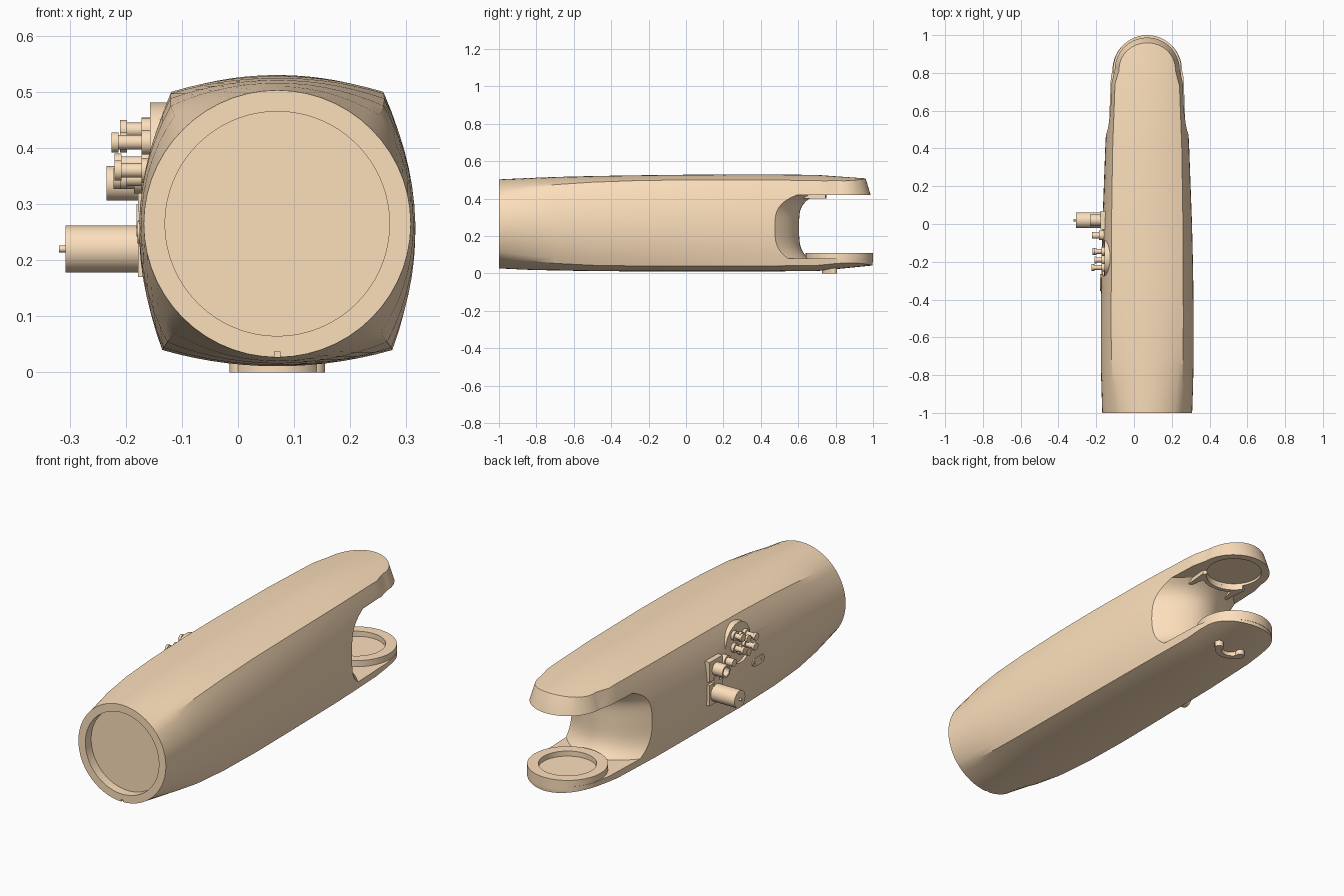
import bpy, bmesh, math
from mathutils import Vector

if "Cube" in bpy.data.objects:
    bpy.data.objects.remove(bpy.data.objects["Cube"])

CX, JY = 0.07, 0.82          # body centre line and joint position


def finish(name, bm):
    bmesh.ops.recalc_face_normals(bm, faces=bm.faces)
    me = bpy.data.meshes.new(name)
    bm.to_mesh(me)
    bm.free()
    ob = bpy.data.objects.new(name, me)
    bpy.context.collection.objects.link(ob)
    return ob


def loft(name, sections):
    bm = bmesh.new()
    rings = [[bm.verts.new(p) for p in s] for s in sections]
    n = len(rings[0])
    for a, b in zip(rings, rings[1:]):
        for i in range(n):
            j = (i + 1) % n
            bm.faces.new((a[i], a[j], b[j], b[i]))
    bm.faces.new(rings[0])
    bm.faces.new(rings[-1])
    return finish(name, bm)


def lathe(name, profile, origin, axis, n=48):
    """Rings of (distance along axis, radius) from origin."""
    ax = Vector(axis)
    u = ax.orthogonal().normalized()
    v = ax.cross(u)
    ang = [2 * math.pi * i / n for i in range(n)]
    return loft(name, [[Vector(origin) + ax * t + (u * math.cos(a) + v * math.sin(a)) * r
                        for a in ang] for t, r in profile])


def box(name, lo, hi):
    return loft(name, [[(lo[0], lo[1], z), (hi[0], lo[1], z), (hi[0], hi[1], z), (lo[0], hi[1], z)]
                       for z in (lo[2], hi[2])])


def curved_bar(name, cy, r0, r1, z0, z1, a0, a1):
    """Flat bar bent around a vertical axis at (CX, cy)."""
    secs = []
    for i in range(33):
        a = math.radians(a0 + (a1 - a0) * i / 32)
        secs.append([(CX + r * math.cos(a), cy + r * math.sin(a), z)
                     for r, z in ((r0, z0), (r1, z0), (r1, z1), (r0, z1))])
    return loft(name, secs)


def boolean(ob, cutter, op='DIFFERENCE'):
    m = ob.modifiers.new("cut", 'BOOLEAN')
    m.operation, m.object, m.solver = op, cutter, 'EXACT'
    bpy.context.view_layer.objects.active = ob
    bpy.ops.object.modifier_apply(modifier=m.name)
    bpy.data.objects.remove(cutter)


def arc(p, q, s, n=14):
    """Arc from p to q (q left out) bulging outwards by s."""
    p, q = Vector(p), Vector(q)
    c = (q - p).length
    d = (q - p) / c
    out = Vector((d.y, -d.x))
    R = (c * c / 4 + s * s) / (2 * s)
    mid = (p + q) / 2 - out * (R - s)
    a = 2 * math.atan(2 * s / c)
    return [mid + R * (out * math.cos(f) + d * math.sin(f))
            for f in (-a + 2 * a * i / n for i in range(n))]


# Main arm: round at the front end, turning into a four-arc section
rows = [  # y, half width, top, bottom, upper corner, lower corner
    (-1.0, .238, .503, .027, (.168, .433), (.168, .097)),
    (-.85, .243, .510, .020, (.183, .458), (.185, .071)),
    (-.70, .246, .516, .016, (.190, .475), (.196, .054)),
    (-.50, .246, .521, .013, (.191, .488), (.203, .044)),
    (-.25, .243, .525, .011, (.190, .497), (.205, .040)),
    (0.0, .237, .528, .011, (.189, .500), (.203, .040)),
    (0.4, .222, .530, .011, (.183, .500), (.198, .040)),
    (0.7, .207, .527, .013, (.172, .497), (.189, .043)),
    (1.02, .198, .504, .045, (.160, .480), (.180, .075)),
]
secs = []
for y, w, zt, zb, (ux, uz), (lx, lz) in rows:
    side = w - (ux + lx) / 2
    pts = (arc((ux, uz), (-ux, uz), zt - uz) + arc((-ux, uz), (-lx, lz), side)
           + arc((-lx, lz), (lx, lz), lz - zb) + arc((lx, lz), (ux, uz), side))
    secs.append([(CX + p.x, y, p.y) for p in pts])
body = loft("arm_body", secs)

# Round the fork tips in plan, tapering towards the top
plan = []
for z, r in ((-.1, .16), (.05, .183), (.11, .185), (.42, .172), (.5, .148), (.6, .10)):
    tip = [(CX + r * math.cos(math.pi * i / 40), .815 + r * math.sin(math.pi * i / 40), z)
           for i in range(41)]
    plan.append([(CX + .4, -1.2, z), (CX + .32, .2, z)] + tip
                + [(CX - .32, .2, z), (CX - .4, -1.2, z)])
boolean(body, loft("tip_cutter", plan), 'INTERSECT')

# Fork gap with a wall that bulges in the middle and fillets into the prongs
gap = []
for i in range(25):
    dx = -.3 + .6 * i / 24
    wall = []
    for k in range(21):
        t = -1 + k / 10
        wall.append((CX + dx, .605 - .12 * min(abs(dx) / .21, 1.4) ** 2
                     + (.09 if t > 0 else .05) * t ** 4, .25 + .17 * t))
    gap.append(wall + [(CX + dx, 1.2, .42), (CX + dx, 1.2, .08)])
boolean(body, loft("gap_cutter", gap))

# Recesses: front end, upper joint seat, side panel, locating notch
boolean(body, lathe("end_cutter", [(-.1, .20), (.045, .20)], (CX, -1, .265), (0, 1, 0), 96))
boolean(body, lathe("seat_cutter", [(0, .13), (.033, .13)], (CX, JY, .40), (0, 0, 1), 64))
boolean(body, lathe("panel_cutter", [(0, .097), (.142, .097)], (-.3, -.18, .385), (1, 0, 0)))
boolean(body, box("notch_cutter", (CX - .005, -1.05, .02), (CX + .005, -.985, .037)))

# Lower joint ring with a shallow seat
lathe("lower_joint_ring", [(0, .18), (.05, .18), (.05, .13), (.025, .13)],
      (CX, JY, .06), (0, 0, 1), 80)

# Crescent lip under the upper prong, with a wedge at each side
curved_bar("upper_lip", JY, .13, .15, .40, .43, 212, 328)
for s in (-1, 1):
    loft("lip_wedge", [[(CX + s * x, y, z) for x, y in ((.112, .58), (.128, .745), (.085, .70))]
                       for z in (.40, .43)])

# Curved foot below the lower prong
curved_bar("curved_foot", .81, .054, .082, 0, .03, 200, 340)
for s in (-1, 1):
    lathe("foot_end", [(0, .021), (.04, .021)], (CX + s * .064, .787, 0), (0, 0, 1), 24)


# Connectors on the left side: profile given as (x position, radius)
def plug(name, y, z, profile, n=32):
    return lathe(name, [(-x, r) for x, r in profile], (0, y, z), (-1, 0, 0), n)


plug("side_panel", -.18, .385, [(-.10, .096), (-.157, .096)], 64)
box("large_plug_base", (-.178, -.03, .17), (-.10, .07, .272))
box("small_plug_base", (-.178, -.03, .287), (-.10, .07, .385))
box("plug_bridge", (-.181, 0, .24), (-.10, .04, .30))
plug("large_plug", .02, .22, [(-.10, .042), (-.307, .042), (-.307, .006), (-.319, .006)], 48)
plug("round_socket", .02, .337, [(-.10, .031), (-.234, .031), (-.234, .022), (-.205, .022)], 40)
plug("panel_socket", -.06, .345, [(-.10, .026), (-.185, .026), (-.185, .018), (-.222, .018)])
for y, z, x in ((-.145, .432, -.21), (-.145, .372, -.22), (-.19, .41, -.21),
                (-.19, .345, -.21), (-.23, .41, -.225), (-.23, .36, -.22)):
    plug("small_connector", y, z, [(-.14, .022), (-.172, .022), (-.172, .013),
                                   (x + .012, .013), (x + .012, .018), (x, .018)], 24)

# Thin oblong cover with two screws, set on the side
oblong = []
for x in (-.12, -.179):
    oblong.append([(x, -.31 + math.copysign(.025, math.cos(a)) + .02 * math.cos(a),
                    .25 + .02 * math.sin(a))
                   for a in (2 * math.pi * (i + .5) / 32 for i in range(32))])
loft("oblong_cover", oblong)
for y in (-.335, -.285):
    plug("cover_screw", y, .25, [(-.15, .008), (-.181, .008)], 16)

# Tan finish, smooth shading with crisp edges
tan = bpy.data.materials.new("tan")
tan.diffuse_color = (.98, .74, .50, 1)
tan.use_nodes = True
tan.node_tree.nodes["Principled BSDF"].inputs["Base Color"].default_value = tan.diffuse_color
for ob in bpy.context.scene.objects:
    ob.data.materials.clear()
    ob.data.materials.append(tan)
    ob.select_set(True)
bpy.context.view_layer.objects.active = body
bpy.ops.object.shade_smooth_by_angle(angle=math.radians(25))
